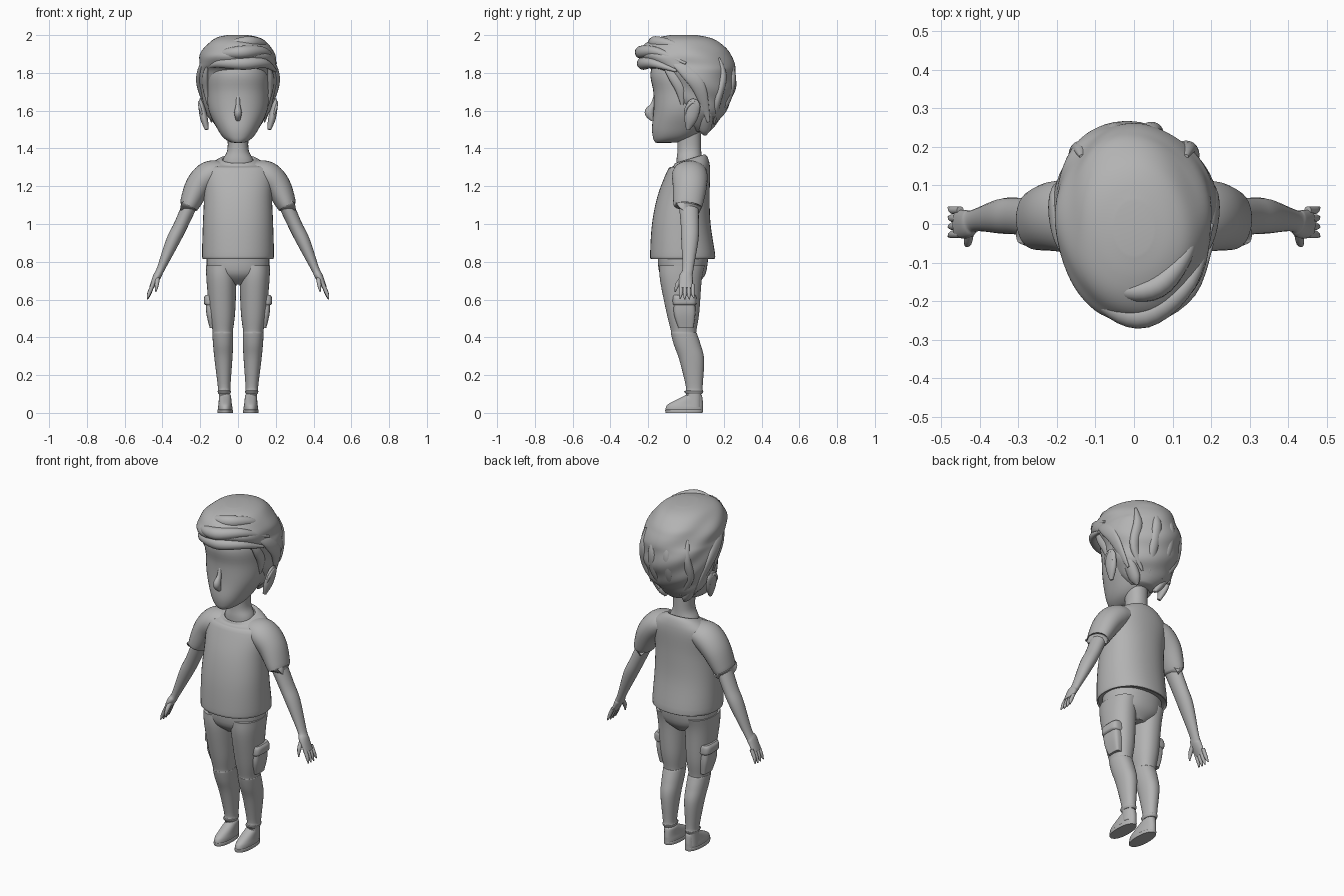
import bpy, bmesh, math
from mathutils import Vector, noise

if "Cube" in bpy.data.objects:
    bpy.data.objects.remove(bpy.data.objects["Cube"])

grey = bpy.data.materials.new("plain grey")
grey.use_nodes = True
grey.diffuse_color = (0.45, 0.45, 0.45, 1)
grey.node_tree.nodes["Principled BSDF"].inputs["Base Color"].default_value = grey.diffuse_color

ALONG_X, ALONG_Y, ALONG_Z = Vector((1, 0, 0)), Vector((0, 1, 0)), Vector((0, 0, 1))


def spline(rows, steps=5):
    """Smooth interpolation through rows of values."""
    out = []
    for i in range(len(rows) - 1):
        before, start, end = rows[max(i - 1, 0)], rows[i], rows[i + 1]
        after = rows[min(i + 2, len(rows) - 1)]
        for step in range(steps):
            t = step / steps
            out.append([q + t / 2 * (r - p + t * (2 * p - 5 * q + 4 * r - w + t * (3 * (q - r) + w - p)))
                        for p, q, r, w in zip(before, start, end, after)])
    return out + [list(rows[-1])]


def skin(name, rings, sides, power, side, shape=None):
    """Join rings given as (centre, half axis u, half axis v)."""
    bm = bmesh.new()
    loops = []
    for centre, u, v in rings:
        loop = []
        for k in range(sides):
            angle = math.tau * k / sides
            c, s = math.cos(angle), math.sin(angle)
            point = (centre + u * math.copysign(abs(c) ** (2 / power), c)
                     + v * math.copysign(abs(s) ** (2 / power), s))
            if shape:
                point = shape(point)
            loop.append(bm.verts.new((point.x * side, point.y, point.z)))
        loops.append(loop)
    for low, high in zip(loops, loops[1:]):
        for k in range(sides):
            after = (k + 1) % sides
            bm.faces.new((low[k], low[after], high[after], high[k]))
    bm.faces.new(loops[0])
    bm.faces.new(loops[-1])
    bmesh.ops.recalc_face_normals(bm, faces=bm.faces)
    mesh = bpy.data.meshes.new(name)
    bm.to_mesh(mesh)
    bm.free()
    mesh.materials.append(grey)
    part = bpy.data.objects.new(name, mesh)
    bpy.context.collection.objects.link(part)
    bpy.ops.object.select_all(action='DESELECT')
    part.select_set(True)
    bpy.context.view_layer.objects.active = part
    bpy.ops.object.shade_smooth_by_angle(angle=math.radians(45))


def stack(name, rows, sides=40, power=2.2, side=1, centre=0, lean=0, shape=None):
    """Upright form: rows of z, half width, front y, back y."""
    rings = [(Vector((centre + lean * z, (front + back) / 2, z)),
              ALONG_X * width, ALONG_Y * (back - front) / 2)
             for z, width, front, back in spline(rows)]
    skin(name, rings, sides, power, side, shape)


def limb(name, rows, side=1, sides=20, hint=ALONG_Y):
    """Bent form: rows of x, y, z, thickness, breadth along the hint axis."""
    rows = spline(rows)
    points = [Vector(row[:3]) for row in rows]
    rings = []
    for i, row in enumerate(rows):
        ahead, behind = points[min(i + 1, len(points) - 1)], points[max(i - 1, 0)]
        tangent = (ahead - behind).normalized()
        u = tangent.cross(hint).normalized()
        rings.append((points[i], u * row[3], u.cross(tangent) * row[4]))
    skin(name, rings, sides, 2, side)


def lock(name, points, thick, broad, side=1, hint=ALONG_Y):
    """Strand that swells in the middle and tapers at both ends."""
    rows = []
    for i, point in enumerate(points):
        swell = max(0.2, math.sin(math.pi * i / (len(points) - 1)))
        rows.append((*point, thick * swell, broad * swell))
    limb(name, rows, side, hint=hint)


def dip_collar(p):
    """Lower the neckline towards the front."""
    if p.z > 1.3:
        p.z += 0.3 * (p.y - 0.07) * min(1, (p.z - 1.3) * 20)
    return p


def wave(p):
    """Soft strands and lumps that fade out at the crown."""
    out = Vector((p.x, p.y, (p.z - 1.8) / 2)).normalized()
    lumps = 0.012 * noise.noise(p * 5) + 0.004 * math.sin(45 * (p.z + p.y / 2 + p.x / 3))
    return p + out * lumps * min(1, (2.01 - p.z) * 12)


# Shirt
stack("shirt", [(.825, .18, -.18, .14), (.83, .19, -.19, .155), (1, .186, -.18, .13), (1.15, .18, -.15, .125),
                (1.28, .185, -.1, .128), (1.33, .14, -.07, .12), (1.36, .09, -.06, .1), (1.35, .08, -.05, .09)],
      shape=dip_collar)

# Neck, head and nose
stack("neck", [(1.28, .09, -.05, .09), (1.34, .08, -.05, .085), (1.4, .055, -.045, .08), (1.52, .06, -.05, .08)])
stack("head", [(1.43, .02, -.155, -.08), (1.435, .045, -.165, -.03), (1.46, .08, -.175, .04),
               (1.51, .113, -.18, .1), (1.6, .155, -.172, .16), (1.7, .166, -.173, .19),
               (1.8, .167, -.188, .2), (1.9, .13, -.15, .16)])
limb("nose", [(0, -.16, 1.68, .01, .01), (0, -.175, 1.63, .014, .012), (0, -.194, 1.59, .025, .02),
              (0, -.175, 1.55, .01, .012)], hint=ALONG_X)

# Hair: swept mass overhanging the forehead
stack("hair", [(1.485, .07, .02, .12), (1.55, .145, -.03, .185), (1.61, .175, -.06, .215), (1.68, .196, -.11, .245),
               (1.76, .212, -.145, .26), (1.81, .213, -.17, .26), (1.845, .206, -.22, .255), (1.89, .2, -.255, .24),
               (1.93, .175, -.235, .22), (1.97, .14, -.19, .17), (1.99, .1, -.14, .12), (2, .05, -.08, .06)],
      sides=72, power=2, shape=wave)

# Front quiff: overlapping locks that sweep to one side
lock("quiff_lower", [(-.16, -.1, 1.83), (-.09, -.2, 1.85), (.03, -.225, 1.85), (.14, -.17, 1.85), (.2, -.05, 1.81)],
     .034, .034, hint=ALONG_Z)
lock("quiff_middle", [(-.14, -.13, 1.87), (-.07, -.21, 1.9), (.03, -.235, 1.91), (.14, -.15, 1.91), (.2, 0, 1.85)],
     .034, .034, hint=ALONG_Z)
lock("quiff_upper", [(-.11, -.12, 1.92), (-.03, -.17, 1.95), (.06, -.16, 1.96), (.13, -.08, 1.95), (.16, 0, 1.92)],
     .032, .034, hint=ALONG_Z)

# Locks down the back of the head
for i in range(4):
    x = 0.09 * i - 0.135
    inset = 3 * x * x
    lock(f"back_lock_{i + 1}", [(x, .23 - inset, 1.88), (x, .25 - inset, 1.78), (x, .22 - inset, 1.65),
                                (x / 2, .15, 1.53)], .024, .032, hint=ALONG_X)

# Trousers seat
stack("trousers_seat", [(.68, .05, -.08, .06), (.74, .155, -.14, .105), (.85, .165, -.15, .12)])

for side, tag in ((1, "left"), (-1, "right")):
    # Locks in front of and behind the ear
    lock(tag + "_temple_lock", [(.16, -.12, 1.84), (.17, -.07, 1.79), (.17, -.03, 1.72), (.16, -.02, 1.63)],
         .02, .035, side)
    lock(tag + "_side_lock", [(.18, -.08, 1.86), (.2, 0, 1.81), (.2, .07, 1.72), (.14, .12, 1.54)], .018, .042, side)
    lock(tag + "_nape_lock", [(.14, .12, 1.7), (.13, .11, 1.6), (.08, .1, 1.51), (.06, .1, 1.47)], .03, .04, side)

    # Ear with a folded rim
    limb(tag + "_ear", [(.165, .01, 1.5, .01, .01), (.18, .025, 1.56, .02, .035), (.195, .04, 1.63, .015, .037),
                        (.2, .05, 1.66, .004, .014)], side)
    lock(tag + "_ear_fold", [(.18, 0, 1.55), (.2, 0, 1.61), (.205, .04, 1.645), (.2, .06, 1.59)],
         .009, .008, side, ALONG_X)

    # Sleeve and arm
    limb(tag + "_sleeve", [(.08, .025, 1.28, .055, .08), (.15, .02, 1.26, .074, .094), (.21, .02, 1.2, .07, .09),
                           (.258, .01, 1.1, .052, .077), (.26, .01, 1.097, .043, .068)], side, sides=28)
    limb(tag + "_arm", [(.22, .01, 1.18, .042, .055), (.3, .02, 1, .037, .048), (.345, .02, .91, .036, .045),
                        (.41, .01, .76, .021, .029), (.43, 0, .72, .021, .036), (.46, 0, .66, .011, .036)], side)

    # Fingers fan out from the palm, the middle ones reaching lowest
    for i in range(4):
        y = 0.021 * i - 0.027
        tip = 0.6 + 5 * (y - 0.002) ** 2
        limb(f"{tag}_finger_{i + 1}", [(.45, y, .68, .01, .01), (.47, y, tip + .03, .01, .01),
                                       (.48, y * 1.2, tip, .003, .003)], side, sides=10)
    limb(tag + "_thumb", [(.425, -.01, .725, .012, .014), (.43, -.045, .68, .011, .012),
                          (.435, -.057, .64, .003, .003)], side, sides=10)

    # Trouser leg: full thigh, creased knee, gathered cuff
    stack(tag + "_trouser_leg", [
        (.78, .08, -.14, .1), (.7, .079, -.137, .083), (.53, .068, -.103, .07), (.435, .054, -.08, .055),
        (.42, .055, -.08, .058), (.36, .053, -.064, .078), (.28, .047, -.035, .096), (.135, .033, 0, .088),
        (.115, .036, -.01, .092), (.1, .03, 0, .085)], side=side, centre=.07, lean=.025)

    # Cargo pocket and flap on the outer thigh
    stack(tag + "_pocket", [(.45, .02, -.04, .04), (.53, .038, -.065, .05), (.62, .04, -.06, .045)],
          power=4, side=side, centre=.13)
    stack(tag + "_pocket_flap", [(.57, .04, -.065, .05), (.58, .05, -.07, .055), (.61, .05, -.07, .055),
                                 (.625, .04, -.065, .05)], power=4, side=side, centre=.13)

    # Shoe: ankle, upper and sole
    stack(tag + "_ankle", [(.03, .03, 0, .08), (.13, .027, 0, .08)], side=side, centre=.073)
    stack(tag + "_shoe", [(.01, .038, -.108, .09), (.03, .038, -.106, .09), (.05, .035, -.088, .09),
                          (.09, .03, -.01, .085), (.1, .022, 0, .075)], side=side, centre=.068)
    stack(tag + "_sole", [(0, .041, -.108, .088), (.014, .041, -.11, .09), (.018, .038, -.106, .087)],
          side=side, centre=.068)
